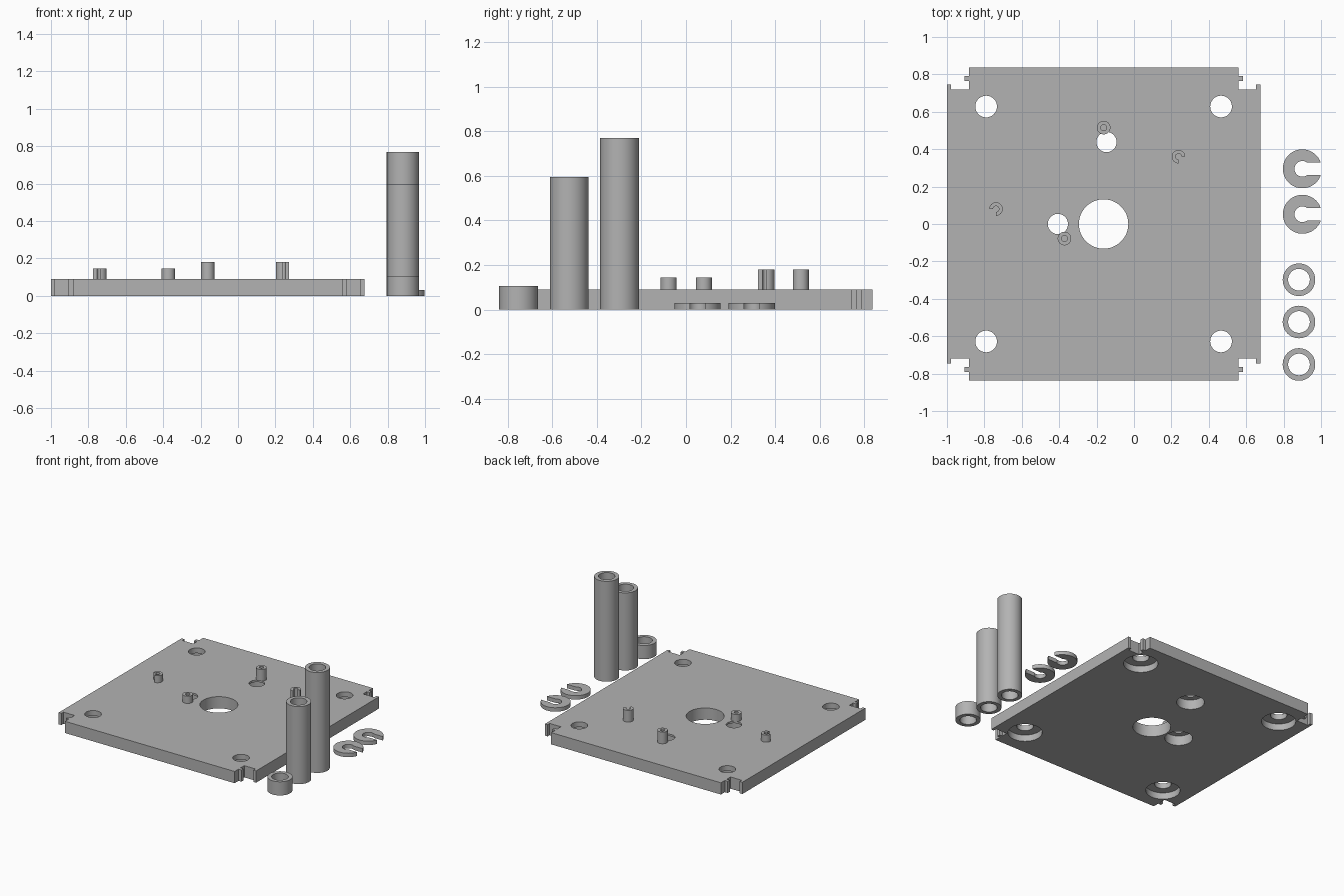
import bpy, bmesh
from math import cos, sin, pi, radians, asin

cube = bpy.data.objects.get("Cube")
if cube:
    bpy.data.objects.remove(cube, do_unlink=True)

GREY = (0.45, 0.45, 0.45, 1)
grey = bpy.data.materials.new("plain grey")
grey.use_nodes = True
grey.diffuse_color = GREY
grey.node_tree.nodes["Principled BSDF"].inputs["Base Color"].default_value = GREY


def finish(name, bm):
    bmesh.ops.recalc_face_normals(bm, faces=bm.faces)
    mesh = bpy.data.meshes.new(name)
    bm.to_mesh(mesh)
    bm.free()
    mesh.materials.append(grey)
    obj = bpy.data.objects.new(name, mesh)
    bpy.context.collection.objects.link(obj)
    return obj


def smooth(obj):
    bpy.ops.object.select_all(action='DESELECT')
    obj.select_set(True)
    bpy.context.view_layer.objects.active = obj
    bpy.ops.object.shade_smooth_by_angle(angle=radians(30))


def arc(r, a0, a1, n):
    return [(r * cos(a0 + (a1 - a0) * i / n), r * sin(a0 + (a1 - a0) * i / n))
            for i in range(n + 1)]


def prism(name, outline, z0, z1, x=0, y=0):
    """Extrude a flat outline from z0 to z1."""
    bm = bmesh.new()
    face = bm.faces.new([bm.verts.new((x + px, y + py, z0)) for px, py in outline])
    out = bmesh.ops.extrude_face_region(bm, geom=[face])
    top = [v for v in out["geom"] if isinstance(v, bmesh.types.BMVert)]
    bmesh.ops.translate(bm, verts=top, vec=(0, 0, z1 - z0))
    return finish(name, bm)


def lathe(name, profile, x, y, n=48):
    """Turn a closed (radius, height) profile about a vertical axis."""
    bm = bmesh.new()
    rings = [[bm.verts.new((x + r * cos(2 * pi * i / n), y + r * sin(2 * pi * i / n), z))
              for i in range(n)] for r, z in profile]
    for a, b in zip(rings, rings[1:] + rings[:1]):
        for i in range(n):
            j = (i + 1) % n
            bm.faces.new((a[i], a[j], b[j], b[i]))
    return finish(name, bm)


def tube(name, x, y, outer, inner, z0, z1):
    smooth(lathe(name, [(outer, z0), (outer, z1), (inner, z1), (inner, z0)], x, y))


def bore(x, y, top_r, low_r, depth):
    """Stepped cutter: wide from below up to depth, narrow above."""
    n = 48
    bm = bmesh.new()
    steps = [(low_r, -0.05), (low_r, depth), (top_r, depth), (top_r, 0.2)]
    if low_r == top_r:
        steps = [steps[0], steps[3]]
    rings = [[bm.verts.new((x + px, y + py, z)) for px, py in arc(r, 0, 2 * pi, n)[:-1]]
             for r, z in steps]
    for a, b in zip(rings, rings[1:]):
        for i in range(n):
            j = (i + 1) % n
            bm.faces.new((a[i], a[j], b[j], b[i]))
    bm.faces.new(rings[0])
    bm.faces.new(rings[-1])
    cutter = finish("bore_cutter", bm)
    cutter.hide_render = True
    return cutter


# Base plate with notched, tabbed corners
CX, H, THICK = -0.1625, 0.8375, 0.09
corner = [(H, 0.745), (0.815, 0.745), (0.815, 0.72), (0.72, 0.72), (0.72, 0.765),
          (0.745, 0.765), (0.745, 0.79), (0.72, 0.79), (0.72, H)]
outline = []
for sx, sy in ((1, 1), (-1, 1), (-1, -1), (1, -1)):
    pts = corner if sx == sy else corner[::-1]
    outline += [(sx * px, sy * py) for px, py in pts]
plate = prism("base_plate", outline, 0, THICK, CX)

# Centre opening, counterbored corner holes and two recessed shaft holes
cutters = [bore(CX, 0, 0.132, 0.132, 0)]
cutters += [bore(CX + sx * 0.628, sy * 0.628, 0.058, 0.12, 0.05)
            for sx in (-1, 1) for sy in (-1, 1)]
cutters += [bore(x, y, 0.054, 0.097, 0.075) for x, y in ((-0.147, 0.438), (-0.407, 0))]
for cutter in cutters:
    mod = plate.modifiers.new("bore", 'BOOLEAN')
    mod.operation = 'DIFFERENCE'
    mod.solver = 'EXACT'
    mod.object = cutter
bpy.context.view_layer.update()
cut = bpy.data.meshes.new_from_object(
    plate.evaluated_get(bpy.context.evaluated_depsgraph_get()))
plate.modifiers.clear()
plate.data = cut
for cutter in cutters:
    bpy.data.objects.remove(cutter, do_unlink=True)
smooth(plate)

# Hollow locating pegs, two round and two with a quarter cut away
PEG, PIN = 0.036, 0.016
tube("tall_round_peg", -0.162, 0.515, PEG, PIN, THICK, 0.18)
tube("short_round_peg", -0.372, -0.078, PEG, PIN, THICK, 0.145)
for name, x, y, top, start in (("tall_cut_peg", 0.238, 0.36, 0.18, 0),
                               ("short_cut_peg", -0.738, 0.08, 0.145, -pi / 2)):
    end = start + 1.5 * pi
    shape = arc(PEG, start, end, 36) + arc(PIN, end, start, 36)
    smooth(prism(name, shape, THICK, top, x, y))

# Loose spacer tubes
for name, y, height in (("long_spacer", -0.298, 0.77), ("medium_spacer", -0.524, 0.595),
                        ("short_spacer", -0.751, 0.105)):
    tube(name, 0.882, y, 0.087, 0.058, 0, height)

# Open retaining clips
R, r, slot = 0.104, 0.042, 0.034
a, b = asin(slot / R), asin(slot / r)
shape = arc(R, a, 2 * pi - a, 48) + arc(r, 2 * pi - b, b, 32)
for name, y in (("rear_clip", 0.295), ("front_clip", 0.052)):
    smooth(prism(name, shape, 0, 0.03, 0.9, y))
